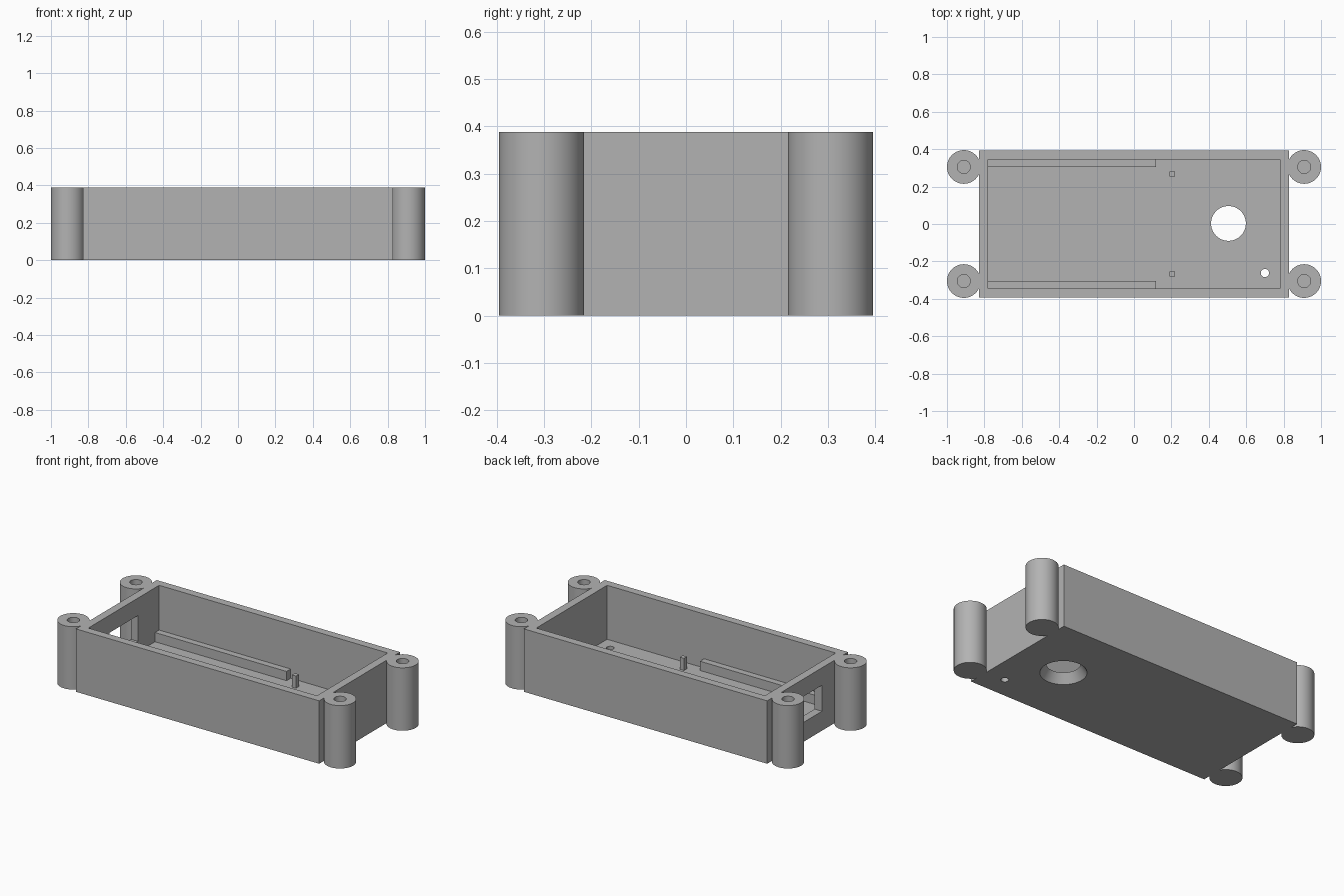
import bpy, math

cube = bpy.data.objects.get("Cube")
if cube:
    bpy.data.objects.remove(cube, do_unlink=True)

# Dimensions of the enclosure
HALF_X, HALF_Y, HEIGHT = 0.83, 0.394, 0.388
IN_X, IN_Y, FLOOR = 0.78, 0.345, 0.055
OVER = 0.05

grey = bpy.data.materials.new("plain_grey")
grey.use_nodes = True
colour = (0.45, 0.45, 0.45, 1)
grey.diffuse_color = colour
for node in grey.node_tree.nodes:
    if node.type == "BSDF_PRINCIPLED":
        node.inputs["Base Color"].default_value = colour


def finish(name):
    obj = bpy.context.object
    obj.name = name
    obj.data.materials.append(grey)
    return obj


def box(name, x0, x1, y0, y1, z0, z1):
    bpy.ops.mesh.primitive_cube_add(
        size=1, location=((x0 + x1) / 2, (y0 + y1) / 2, (z0 + z1) / 2))
    bpy.context.object.scale = (x1 - x0, y1 - y0, z1 - z0)
    bpy.ops.object.transform_apply(location=False, rotation=False, scale=True)
    return finish(name)


def round_part(name, x, y, z0, z1, r0, r1, sides=64):
    bpy.ops.mesh.primitive_cone_add(
        vertices=sides, radius1=r0, radius2=r1, depth=z1 - z0,
        location=(x, y, (z0 + z1) / 2))
    return finish(name)


def cut(target, cutter):
    cutter.hide_render = True
    mod = target.modifiers.new("cut", "BOOLEAN")
    mod.operation = "DIFFERENCE"
    mod.solver = "EXACT"
    mod.object = cutter
    bpy.ops.object.select_all(action="DESELECT")
    bpy.context.view_layer.objects.active = target
    target.select_set(True)
    bpy.ops.object.modifier_apply(modifier=mod.name)
    bpy.data.objects.remove(cutter, do_unlink=True)


def smooth(obj):
    bpy.ops.object.select_all(action="DESELECT")
    bpy.context.view_layer.objects.active = obj
    obj.select_set(True)
    bpy.ops.object.shade_smooth_by_angle(angle=math.radians(30))


# Open tray with an end window, a flared floor opening and a small floor hole
tray = box("tray", -HALF_X, HALF_X, -HALF_Y, HALF_Y, 0, HEIGHT)
cut(tray, box("cavity", -IN_X, IN_X, -IN_Y, IN_Y, FLOOR, HEIGHT + OVER))
cut(tray, box("window", -HALF_X - OVER, -IN_X + OVER, -0.14, 0.14, 0.12, 0.28))
flare = (0.129 - 0.093) / FLOOR * OVER
cut(tray, round_part("floor_opening", 0.505, 0.003, -OVER, FLOOR + OVER,
                     0.129 + flare, 0.093 - flare))
cut(tray, round_part("small_hole", 0.70, -0.262, -OVER, FLOOR + OVER,
                     0.022, 0.022, 32))
smooth(tray)

# Corner screw posts with blind holes
for end, sx in (("right", -1), ("left", 1)):
    for face, sy in (("front", -1), ("back", 1)):
        x, y = sx * 0.91, sy * 0.305
        post = round_part(f"{face}_{end}_post", x, y, 0, HEIGHT, 0.09, 0.09)
        cut(post, round_part("screw_hole", x, y, 0.1, HEIGHT + OVER,
                             0.035, 0.035, 32))
        smooth(post)

# Support rails along the long walls and two locating pins
for face, s in (("front", -1), ("back", 1)):
    ya, yb = sorted((s * 0.305, s * IN_Y))
    box(f"{face}_rail", -IN_X, 0.118, ya, yb, FLOOR, 0.112)
    box(f"{face}_pin", 0.191, 0.219, s * 0.267 - 0.014, s * 0.267 + 0.014,
        FLOOR, 0.13)
